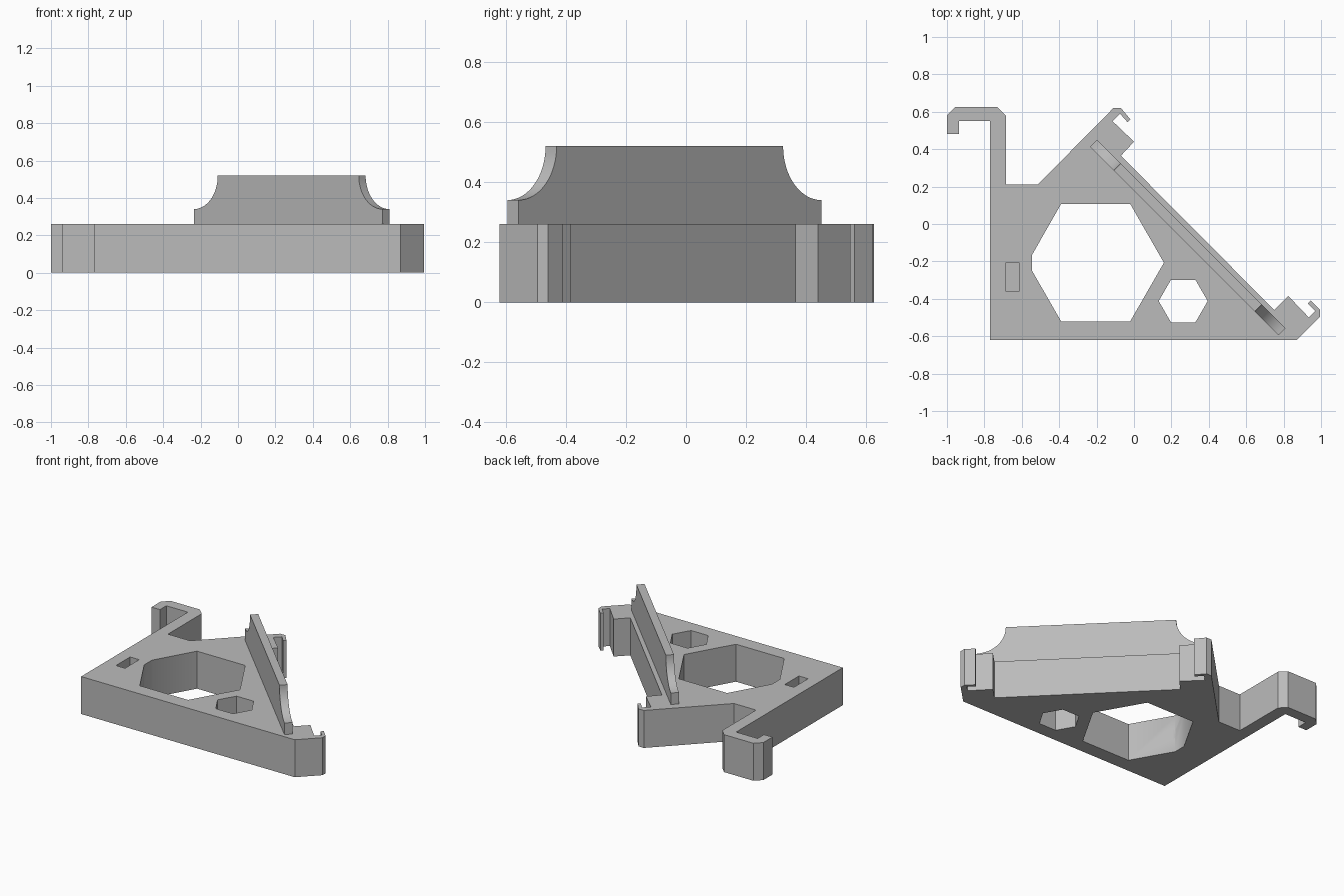
import bpy
import bmesh
from math import sin, cos, pi, radians
from mathutils import Matrix, Vector

if "Cube" in bpy.data.objects:
    bpy.data.objects.remove(bpy.data.objects["Cube"])

HEIGHT = 0.26

grey = bpy.data.materials.new("plain grey")
grey.use_nodes = True
grey.diffuse_color = (0.5, 0.5, 0.5, 1)
grey.node_tree.nodes["Principled BSDF"].inputs["Base Color"].default_value = (0.5, 0.5, 0.5, 1)


def prism(name, outline, low, high, matrix=Matrix()):
    """Extrude a 2D outline from low to high, then place it."""
    bm = bmesh.new()
    face = bm.faces.new([bm.verts.new((x, y, low)) for x, y in outline])
    made = bmesh.ops.extrude_face_region(bm, geom=[face])["geom"]
    top = [v for v in made if isinstance(v, bmesh.types.BMVert)]
    bmesh.ops.translate(bm, verts=top, vec=(0, 0, high - low))
    bm.transform(matrix)
    bmesh.ops.recalc_face_normals(bm, faces=bm.faces)
    mesh = bpy.data.meshes.new(name)
    bm.to_mesh(mesh)
    bm.free()
    mesh.materials.append(grey)
    obj = bpy.data.objects.new(name, mesh)
    bpy.context.collection.objects.link(obj)
    return obj


def select(obj):
    bpy.ops.object.select_all(action="DESELECT")
    obj.select_set(True)
    bpy.context.view_layer.objects.active = obj


def cut(obj, cutter):
    mod = obj.modifiers.new("cut", "BOOLEAN")
    mod.operation = "DIFFERENCE"
    mod.solver = "EXACT"
    mod.object = cutter
    select(obj)
    bpy.ops.object.modifier_apply(modifier=mod.name)
    bpy.data.objects.remove(cutter)


def ring(x, y, radius, count):
    return [(x + radius * cos(2 * pi * i / count), y + radius * sin(2 * pi * i / count))
            for i in range(count)]


# Base: triangular body with a big hook and two small end clips
front_edge = [(-0.77, -0.62), (0.87, -0.62)]
right_clip = [(0.995, -0.495), (0.995, -0.46), (0.945, -0.41), (0.93, -0.425),
              (0.97, -0.465), (0.935, -0.5), (0.825, -0.385), (0.75, -0.46)]
back_clip = [(-0.07, 0.365), (0.0, 0.44), (-0.115, 0.55), (-0.075, 0.59),
             (-0.035, 0.545), (-0.02, 0.56), (-0.07, 0.62), (-0.11, 0.62)]
big_hook = [(-0.515, 0.21), (-0.685, 0.21), (-0.685, 0.58), (-0.73, 0.625),
            (-0.955, 0.625), (-1, 0.58), (-1, 0.48), (-0.935, 0.48),
            (-0.935, 0.55), (-0.77, 0.55)]
base = prism("base", front_edge + right_clip + back_clip + big_hook, 0, HEIGHT)

# Hexagonal openings
large_hex = [(-0.39, 0.107), (-0.02, 0.107), (0.16, -0.207), (-0.02, -0.52),
             (-0.39, -0.52), (-0.545, -0.25), (-0.545, -0.165)]
cut(base, prism("large_opening", large_hex, -0.1, 0.4))
cut(base, prism("small_opening", ring(0.263, -0.412, 0.131, 6), -0.1, 0.4))

# Nut pocket and the screw hole through it
pocket = [(-0.685, -0.36), (-0.615, -0.36), (-0.615, -0.205), (-0.685, -0.205)]
cut(base, prism("nut_pocket", pocket, 0.05, 0.4))
sideways = Matrix.Translation((0, -0.28, HEIGHT / 2)) @ Matrix.Rotation(pi / 2, 4, "Y")
cut(base, prism("screw_hole", ring(0, 0, 0.042, 32), -0.9, -0.4, sideways))

# Upright wall along the long edge, with scooped upper corners
half, radius, top = 0.713, 0.18, 0.52
scoop = [(half - radius * cos(a), top - radius * sin(a))
         for a in (pi / 2 * i / 16 for i in range(17))]
right_side = [(half, HEIGHT)] + scoop[::-1]
outline = right_side + [(-u, v) for u, v in reversed(right_side)]
along = Vector((1, -1, 0)).normalized()
up = Vector((0, 0, 1))
place = Matrix((along, up, along.cross(up))).transposed().to_4x4()
place.translation = (0.287, -0.072, 0)
wall = prism("upright_wall", outline, -0.026, 0.026, place)

for part in (base, wall):
    select(part)
    bpy.ops.object.shade_smooth_by_angle(angle=radians(30))
